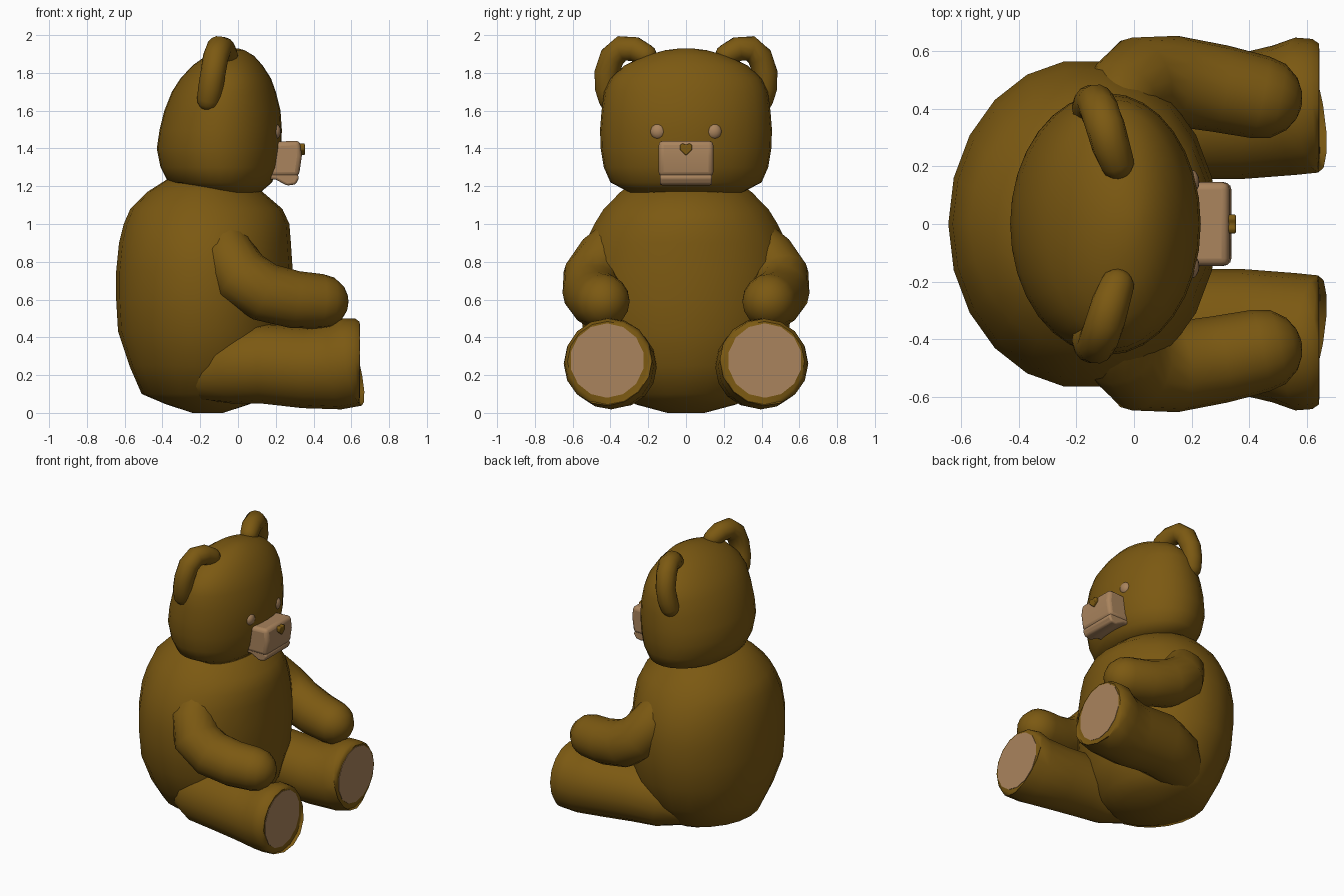
import bpy, bmesh, math
from mathutils import Vector

if "Cube" in bpy.data.objects:
    bpy.data.objects.remove(bpy.data.objects["Cube"])


def material(name, rgb):
    m = bpy.data.materials.new(name)
    m.diffuse_color = (*rgb, 1)
    m.use_nodes = True
    m.node_tree.nodes["Principled BSDF"].inputs["Base Color"].default_value = m.diffuse_color
    return m


BROWN = material("brown_plush", (0.20, 0.10, 0.006))
TAN = material("tan_patch", (0.40, 0.23, 0.11))


def finish(bm, name, mat, angle=40, bevel=0):
    bmesh.ops.recalc_face_normals(bm, faces=bm.faces)
    me = bpy.data.meshes.new(name)
    bm.to_mesh(me)
    bm.free()
    ob = bpy.data.objects.new(name, me)
    bpy.context.collection.objects.link(ob)
    me.materials.append(mat)
    if bevel:
        mod = ob.modifiers.new("round", "BEVEL")
        mod.width, mod.segments = bevel, 3
    bpy.ops.object.select_all(action='DESELECT')
    ob.select_set(True)
    bpy.context.view_layer.objects.active = ob
    bpy.ops.object.shade_smooth_by_angle(angle=math.radians(angle))
    return ob


def loft(name, rings, mat, angle=40, bevel=0):
    """Skin closed rings of points and cap both ends."""
    bm = bmesh.new()
    vs = [[bm.verts.new(p) for p in r] for r in rings]
    n = len(vs[0])
    for a, b in zip(vs, vs[1:]):
        for i in range(n):
            j = (i + 1) % n
            bm.faces.new((a[i], a[j], b[j], b[i]))
    bm.faces.new(vs[0])
    bm.faces.new(vs[-1])
    return finish(bm, name, mat, angle, bevel)


def stack(name, rows, mat, n):
    """Horizontal elliptical rings: (z, back x, front x, half width)."""
    rings = []
    for z, xb, xf, w in rows:
        c, a = (xb + xf) / 2, (xf - xb) / 2
        rings.append([(c + a * math.cos(t), w * math.sin(t), z)
                      for t in (2 * math.pi * i / n for i in range(n))])
    loft(name, rings, mat, 60)


def tube(name, path, mat, ref, side, n=16, caps=(True, True), angle=60):
    """Round limb along (x, y, z, radius) points, with optional domed ends."""
    P = [Vector((x, y * side, z)) for x, y, z, r in path]
    R = [p[3] for p in path]
    T = [(P[min(i + 1, len(P) - 1)] - P[max(i - 1, 0)]).normalized() for i in range(len(P))]
    items = list(zip(P, R, T))
    dome = [(math.sin(a), math.cos(a)) for a in (math.radians(d) for d in (25, 50, 70, 84))]
    if caps[1]:
        items += [(P[-1] + T[-1] * R[-1] * s, R[-1] * c, T[-1]) for s, c in dome]
    if caps[0]:
        items = [(P[0] - T[0] * R[0] * s, R[0] * c, T[0]) for s, c in reversed(dome)] + items
    rings = []
    for p, r, t in items:
        u = (Vector(ref) - t * t.dot(Vector(ref))).normalized()
        v = t.cross(u)
        rings.append([p + r * (u * math.cos(k) + v * math.sin(k))
                      for k in (2 * math.pi * i / n for i in range(n))])
    loft(name, rings, mat, angle)


def extrude_profile(name, pts, mat, axis, lo, hi, bevel=0):
    """Prism from a 2D profile: axis 'y' uses (x, z), axis 'x' uses (y, z)."""
    rings = [[(p, d, q) if axis == 'y' else (d, p, q) for p, q in pts] for d in (lo, hi)]
    return loft(name, rings, mat, 40, bevel)


# Torso
stack("body", [
    (0.0, -.24, -.08, .10), (.045, -.38, .06, .27), (.10, -.51, .16, .37),
    (.25, -.575, .24, .48), (.43, -.635, .28, .55), (.60, -.645, .29, .57),
    (.75, -.645, .29, .57), (.90, -.63, .28, .54), (1.0, -.605, .272, .49),
    (1.08, -.57, .235, .44), (1.17, -.48, .13, .35), (1.24, -.37, 0, .25)], BROWN, 22)

# Head
stack("head", [
    (1.168, -.20, .12, .30), (1.22, -.37, .18, .40), (1.30, -.41, .215, .435),
    (1.40, -.43, .23, .452), (1.50, -.415, .232, .455), (1.60, -.39, .225, .447),
    (1.70, -.35, .20, .433), (1.77, -.305, .175, .40), (1.84, -.24, .13, .325),
    (1.89, -.17, .085, .22), (1.92, -.10, .035, .11), (1.93, -.05, 0, .03)], BROWN, 32)

# Muzzle, lower lip and nose
extrude_profile("muzzle", [(.10, 1.25), (.322, 1.25), (.338, 1.36), (.328, 1.442), (.10, 1.43)],
                TAN, 'y', -.145, .145, .025)
extrude_profile("lower_lip", [(.12, 1.27), (.12, 1.24), (.20, 1.235), (.26, 1.203), (.305, 1.21),
                              (.325, 1.245), (.31, 1.27)], TAN, 'y', -.138, .138, .012)
extrude_profile("nose", [(0, 1.362), (.033, 1.393), (.033, 1.418), (.018, 1.427), (0, 1.42),
                         (-.018, 1.427), (-.033, 1.418), (-.033, 1.393)],
                BROWN, 'x', .31, .354, .006)

for side, tag in ((1, "left"), (-1, "right")):
    # Eye
    bm = bmesh.new()
    bmesh.ops.create_uvsphere(bm, u_segments=16, v_segments=10, radius=.043)
    bmesh.ops.scale(bm, vec=(.75, 1, 1), verts=bm.verts)
    bmesh.ops.translate(bm, vec=(.195, .147 * side, 1.49), verts=bm.verts)
    finish(bm, "eye_" + tag, TAN)

    # Ear, a plump arc hugging the head
    tube("ear_" + tag, [(-.06, .215, 1.895, .06), (-.08, .27, 1.925, .066), (-.10, .34, 1.93, .068),
                        (-.118, .39, 1.885, .068), (-.132, .42, 1.80, .066),
                        (-.145, .418, 1.72, .066), (-.155, .402, 1.66, .062)],
         BROWN, (1, 0, 0), side, 14)

    # Arm
    tube("arm_" + tag, [(-.07, .36, .92, .12), (-.05, .43, .83, .147), (.02, .495, .72, .157),
                        (.14, .497, .64, .157), (.30, .47, .60, .152), (.44, .44, .59, .145)],
         BROWN, (0, 1, 0), side)

    # Leg with flared foot
    tube("leg_" + tag, [(-.18, .27, .21, .15), (-.05, .33, .24, .195), (.12, .365, .26, .21),
                        (.35, .37, .24, .215), (.52, .395, .245, .228), (.60, .413, .27, .238),
                        (.63, .415, .272, .228), (.642, .415, .272, .212)],
         BROWN, (0, 1, 0), side, 16, (True, False), 50)

    # Foot pad
    k = [2 * math.pi * (i + .5) / 14 for i in range(14)]
    extrude_profile("foot_pad_" + tag, [(.418 * side + .197 * math.cos(a), .277 + .197 * math.sin(a)) for a in k],
                    TAN, 'x', .60, .645)
